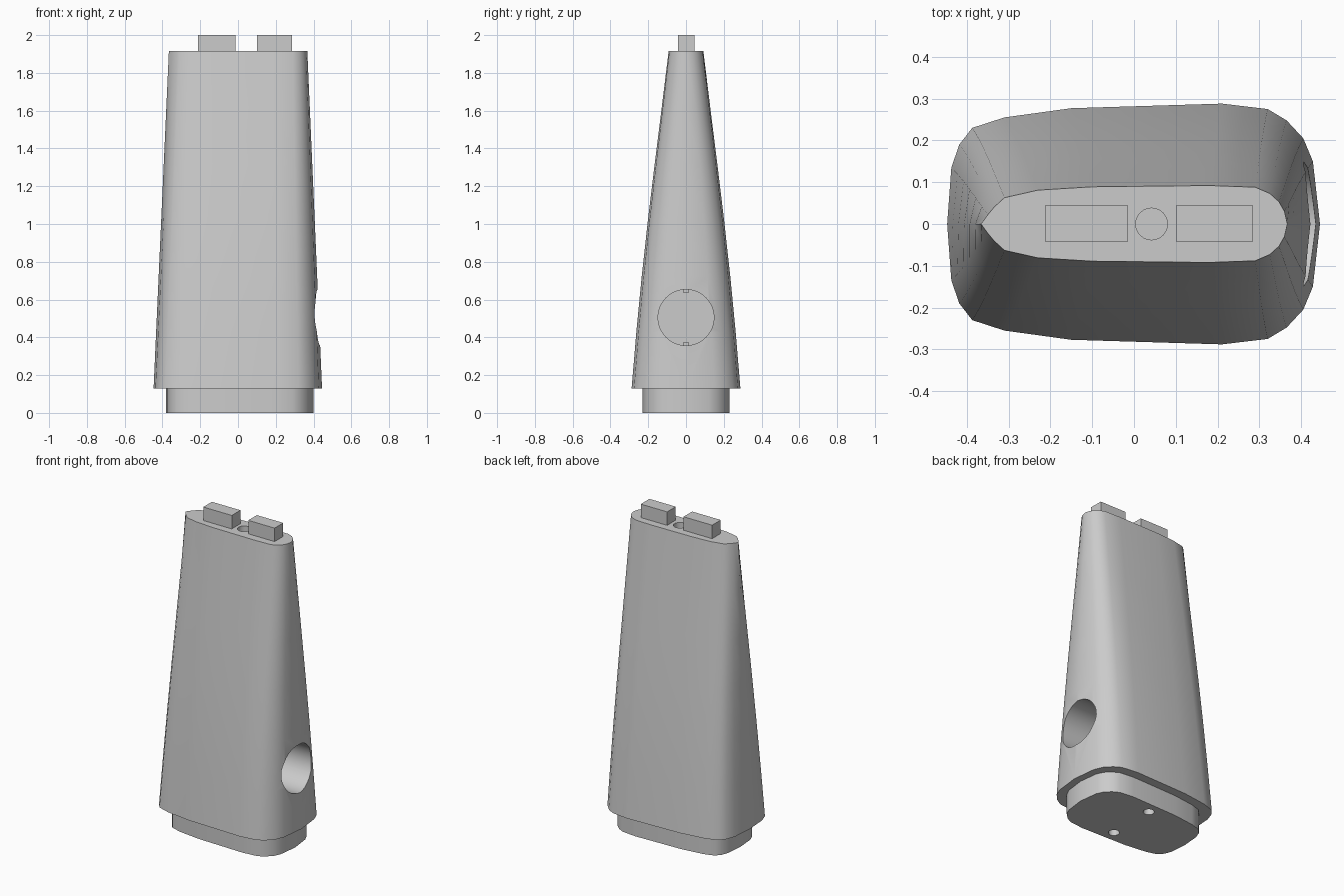
import bpy, bmesh, math

if "Cube" in bpy.data.objects:
    bpy.data.objects.remove(bpy.data.objects["Cube"])

grey = bpy.data.materials.new("plain_grey")
grey.diffuse_color = (0.6, 0.6, 0.6, 1)
grey.use_nodes = True
grey.node_tree.nodes["Principled BSDF"].inputs["Base Color"].default_value = grey.diffuse_color

# Half outlines (y >= 0) running from the left tip to the right tip
LOW = [(-.447, 0), (-.437, .135), (-.418, .19), (-.387, .23), (-.31, .255), (-.15, .277),
       (.21, .288), (.32, .275), (.365, .248), (.405, .205), (.428, .15), (.445, 0)]
HIGH = [(-.366, 0), (-.35, .022), (-.335, .04), (-.31, .063), (-.23, .081), (-.1, .089),
        (.18, .092), (.29, .088), (.325, .073), (.347, .053), (.36, .03), (.367, 0)]


def full(half):
    return half + [(x, -y) for x, y in half[-2:0:-1]]


def finish(name, bm):
    bmesh.ops.recalc_face_normals(bm, faces=bm.faces)
    mesh = bpy.data.meshes.new(name)
    bm.to_mesh(mesh)
    bm.free()
    mesh.materials.append(grey)
    ob = bpy.data.objects.new(name, mesh)
    bpy.context.collection.objects.link(ob)
    return ob


def loft(name, rings):
    bm = bmesh.new()
    loops = [[bm.verts.new(p) for p in ring] for ring in rings]
    n = len(loops[0])
    for a, b in zip(loops, loops[1:]):
        for i in range(n):
            j = (i + 1) % n
            bm.faces.new((a[i], a[j], b[j], b[i]))
    bm.faces.new(loops[0][::-1])
    bm.faces.new(loops[-1])
    return finish(name, bm)


def box(name, x0, x1, y0, y1, z0, z1):
    return loft(name, [[(x0, y0, z), (x1, y0, z), (x1, y1, z), (x0, y1, z)] for z in (z0, z1)])


def round_cutter(name, r, start, length, axis, sides):
    rings = []
    for t in (0, length):
        ring = []
        for i in range(sides):
            a = 2 * math.pi * i / sides
            u, v = r * math.cos(a), r * math.sin(a)
            x, y, z = start
            ring.append((x + t, y + u, z + v) if axis == 'x' else (x + u, y + v, z + t))
        rings.append(ring)
    ob = loft(name, rings)
    ob.hide_render = True
    return ob


def cut(ob, cutters):
    bpy.context.view_layer.objects.active = ob
    for c in cutters:
        m = ob.modifiers.new("hole", 'BOOLEAN')
        m.operation, m.solver, m.object = 'DIFFERENCE', 'EXACT', c
        bpy.ops.object.modifier_apply(modifier=m.name)


def smooth(ob):
    bpy.ops.object.select_all(action='DESELECT')
    ob.select_set(True)
    bpy.context.view_layer.objects.active = ob
    bpy.ops.object.shade_smooth_by_angle(angle=math.radians(35))


# Tapered body, slightly bulged in the middle
low, high = full(LOW), full(HIGH)
rings = []
for k in range(7):
    t = k / 6
    bulge = 1 + 0.06 * math.sin(math.pi * t)
    rings.append([(a[0] + (b[0] - a[0]) * t, (a[1] + (b[1] - a[1]) * t) * bulge,
                   0.13 + 1.785 * t) for a, b in zip(low, high)])
body = loft("body", rings)

# Inset foot under the body
foot = loft("foot", [[(x * .875 + .01, y * .8, z) for x, y in low] for z in (0, .13)])

# Side socket, top hole and two bottom holes
socket = round_cutter("socket_cutter", .148, (-.15, 0, .505), .8, 'x', 48)
top_hole = round_cutter("top_hole_cutter", .038, (.042, 0, 1.7), .4, 'z', 24)
pins = [round_cutter("pin_hole_cutter", .032, (.02, s * .155, -.1), .38, 'z', 20) for s in (-1, 1)]
cut(body, [socket, top_hole] + pins)
cut(foot, pins)
for c in [socket, top_hole] + pins:
    bpy.data.objects.remove(c)
smooth(body)
smooth(foot)

# Small keys at the top and bottom of the socket
box("upper_key", -.15, -.1, -.014, .014, .636, .66)
box("lower_key", -.15, -.1, -.014, .014, .35, .374)

# Two locating tabs on top
box("left_tab", -.213, -.014, -.042, .044, 1.91, 2)
box("right_tab", .101, .285, -.042, .044, 1.91, 2)
